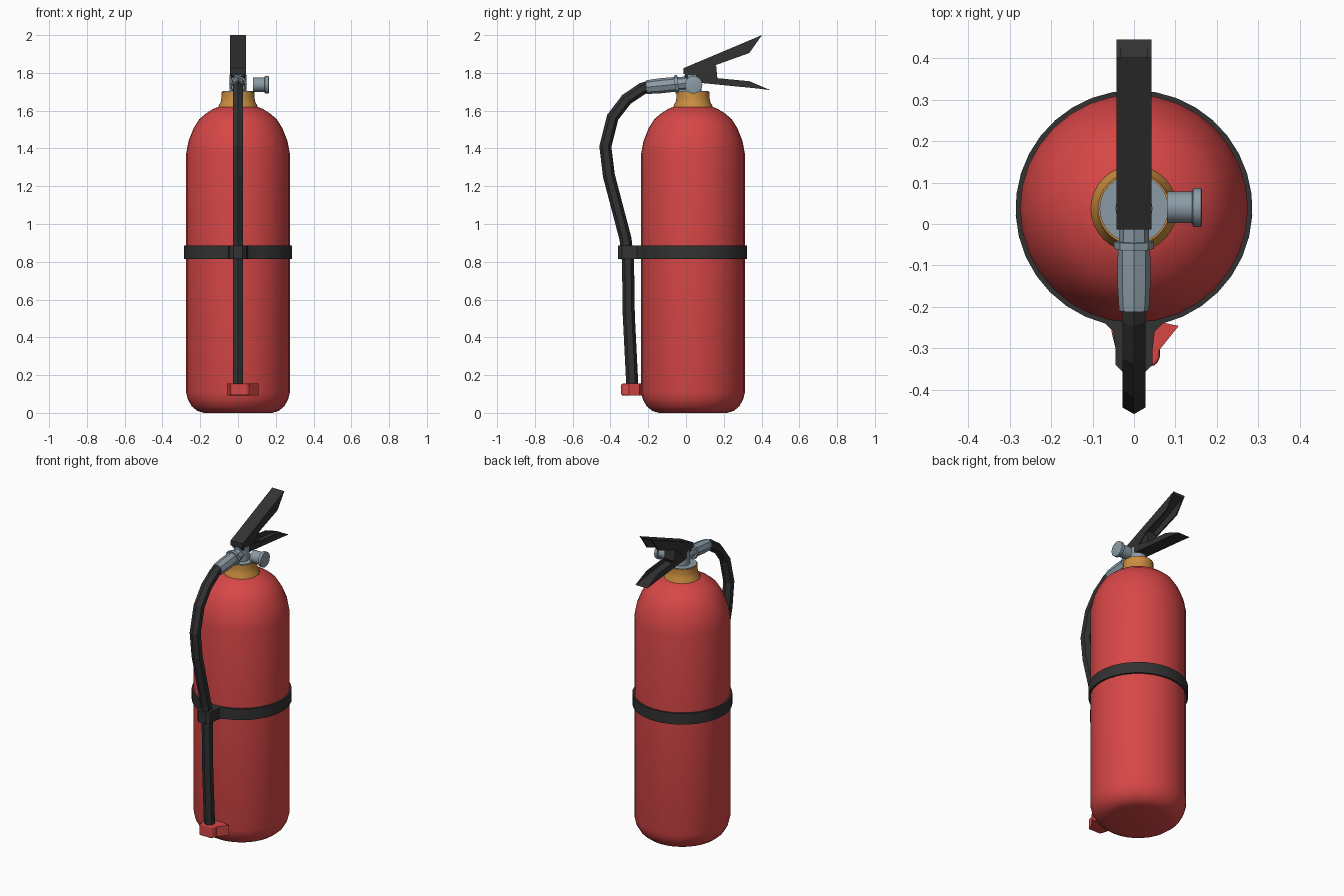
import bpy, bmesh, math
from mathutils import Vector, Matrix

cube = bpy.data.objects.get("Cube")
if cube:
    bpy.data.objects.remove(cube, do_unlink=True)


def material(name, rgb):
    m = bpy.data.materials.new(name)
    m.use_nodes = True
    m.diffuse_color = (*rgb, 1)
    node = next(n for n in m.node_tree.nodes if n.type == 'BSDF_PRINCIPLED')
    node.inputs["Base Color"].default_value = (*rgb, 1)
    return m


RED = material("red paint", (0.68, 0.062, 0.062))
BLACK = material("black rubber", (0.032, 0.032, 0.032))
BRASS = material("brass", (0.6, 0.27, 0.05))
STEEL = material("grey metal", (0.26, 0.33, 0.38))
CY = 0.037  # tank axis in y


def finish(name, bm, mat, smooth=None):
    bmesh.ops.remove_doubles(bm, verts=bm.verts, dist=1e-5)
    bmesh.ops.recalc_face_normals(bm, faces=bm.faces)
    me = bpy.data.meshes.new(name)
    bm.to_mesh(me)
    bm.free()
    me.materials.append(mat)
    ob = bpy.data.objects.new(name, me)
    bpy.context.collection.objects.link(ob)
    if smooth:
        bpy.ops.object.select_all(action='DESELECT')
        ob.select_set(True)
        bpy.context.view_layer.objects.active = ob
        bpy.ops.object.shade_smooth_by_angle(angle=math.radians(smooth))
    return ob


def loft(bm, rings):
    """Skin closed rings of equal length and cap both ends."""
    loops = [[bm.verts.new(p) for p in ring] for ring in rings]
    n = len(loops[0])
    for a, b in zip(loops, loops[1:]):
        for i in range(n):
            j = (i + 1) % n
            bm.faces.new((a[i], a[j], b[j], b[i]))
    bm.faces.new(loops[0])
    bm.faces.new(loops[-1])


def lathe(name, profile, mat, base, axis=(0, 0, 1), sides=32, smooth=35):
    """Revolve (radius, height) pairs about an axis through base."""
    turn = Matrix.Translation(base) @ Vector(axis).to_track_quat('Z', 'Y').to_matrix().to_4x4()
    angles = [math.tau * i / sides for i in range(sides)]
    bm = bmesh.new()
    loft(bm, [[turn @ Vector((r * math.cos(a), r * math.sin(a), h)) for a in angles]
              for r, h in profile])
    return finish(name, bm, mat, smooth)


def prism(name, outline, lo, hi, mat, axis='z', bevel=0, smooth=None):
    """Extrude an (x, y) outline along z, or a (y, z) outline along x."""
    place = (lambda p, t: (p[0], p[1], t)) if axis == 'z' else (lambda p, t: (t, p[0], p[1]))
    bm = bmesh.new()
    loft(bm, [[place(p, t) for p in outline] for t in (lo, hi)])
    if bevel:
        bmesh.ops.bevel(bm, geom=bm.edges[:], offset=bevel, segments=2,
                        profile=0.5, affect='EDGES')
    return finish(name, bm, mat, smooth)


# Tank and brass collar
lathe("tank", [(0.18, 0), (0.215, 0.01), (0.245, 0.035), (0.265, 0.07), (0.275, 0.11),
               (0.275, 1.37), (0.262, 1.44), (0.235, 1.507), (0.205, 1.555),
               (0.17, 1.585), (0.13, 1.61), (0.09, 1.625)],
      RED, (0, CY, 0), smooth=45)
lathe("collar", [(0.107, 1.605), (0.103, 1.625), (0.092, 1.645), (0.087, 1.67), (0.087, 1.7)],
      BRASS, (0, CY, 0))
lathe("collar_cap", [(0.083, 1.69), (0.083, 1.704)], STEEL, (0, CY, 0))

# Valve, outlet and gauge
lathe("valve_body", [(0.045, 1.69), (0.045, 1.79)], STEEL, (0, CY, 0), sides=16)
outlet = Vector((0, -0.16, -0.016)).normalized()
lathe("outlet", [(0.036, -0.09), (0.036, 0), (0.048, 0), (0.048, 0.018), (0.039, 0.018),
                 (0.04, 0.1), (0.036, 0.168)],
      STEEL, (0, -0.042, 1.741), outlet, sides=8, smooth=20)
lathe("gauge", [(0.038, 0.08), (0.038, 0.14), (0.047, 0.143), (0.047, 0.162), (0.04, 0.164)],
      STEEL, (0, 0.04, 1.737), (1, 0, 0), sides=16)

# Hose: a six-sided tube swept along its path
path = [(-0.195, 1.728), (-0.23, 1.717), (-0.315, 1.66), (-0.388, 1.565), (-0.427, 1.41),
        (-0.408, 1.255), (-0.32, 0.92), (-0.307, 0.8), (-0.303, 0.52), (-0.283, 0.12)]
points = [Vector((0, y, z)) for y, z in path]
rings = []
for i, p in enumerate(points):
    ahead = (points[min(i + 1, len(points) - 1)] - points[max(i - 1, 0)]).normalized()
    side = Vector((1, 0, 0))
    out = side.cross(ahead)
    angles = [math.tau * (k + 0.5) / 6 for k in range(6)]
    rings.append([p + 0.032 * (side * math.cos(a) + out * math.sin(a)) for a in angles])
bm = bmesh.new()
loft(bm, rings)
finish("hose", bm, BLACK)

# Strap around the tank with a loop over the hose
arc = [math.radians(-90 + 14 + i * 332 / 32) for i in range(33)]
loop = [(-0.05, -0.26), (-0.045, -0.3), (-0.045, -0.34), (-0.025, -0.36)]
outline = [(0.286 * math.cos(a), CY + 0.286 * math.sin(a)) for a in arc]
outline += loop + [(-x, y) for x, y in reversed(loop)]
prism("strap", outline, 0.815, 0.885, BLACK, smooth=35)

# Hose holder near the foot of the tank
prism("hose_holder", [(-0.065, -0.2), (-0.056, -0.232), (-0.046, -0.26), (-0.042, -0.325),
                      (-0.03, -0.343), (0.05, -0.343), (0.063, -0.325), (0.063, -0.2)],
      0.092, 0.155, RED, bevel=0.008)
prism("holder_fin", [(0.03, -0.23), (0.108, -0.246), (0.055, -0.312), (0.03, -0.31)],
      0.092, 0.155, RED)

# Levers: folded channels, each a plate between two side walls
squeeze = [(-0.013, 1.793), (-0.013, 1.825), (0.402, 2.0), (0.335, 1.905), (0.156, 1.841), (0.1, 1.79)]
carry = [(0.04, 1.75), (0.04, 1.8), (0.166, 1.772), (0.335, 1.756), (0.446, 1.709), (0.372, 1.718),
         (0.098, 1.745)]
for name, wall in (("squeeze_lever", squeeze), ("carry_handle", carry)):
    for side, lo in (("left", 0.033), ("right", -0.042)):
        prism(f"{name}_{side}_wall", wall, lo, lo + 0.009, BLACK, 'x')
prism("squeeze_lever_plate", [(-0.013, 1.793), (-0.013, 1.825), (0.402, 2.0), (0.395, 1.988),
                              (0.0, 1.812)], -0.042, 0.042, BLACK, 'x')
prism("carry_handle_plate", [(0.04, 1.75), (0.098, 1.745), (0.372, 1.718), (0.446, 1.709),
                             (0.372, 1.727), (0.098, 1.757)], -0.042, 0.042, BLACK, 'x')
prism("lever_block", [(-0.005, 1.78), (-0.005, 1.82), (0.14, 1.87), (0.16, 1.835),
                      (0.166, 1.772), (0.15, 1.745), (0.05, 1.75)], -0.036, 0.036, BLACK, 'x')
